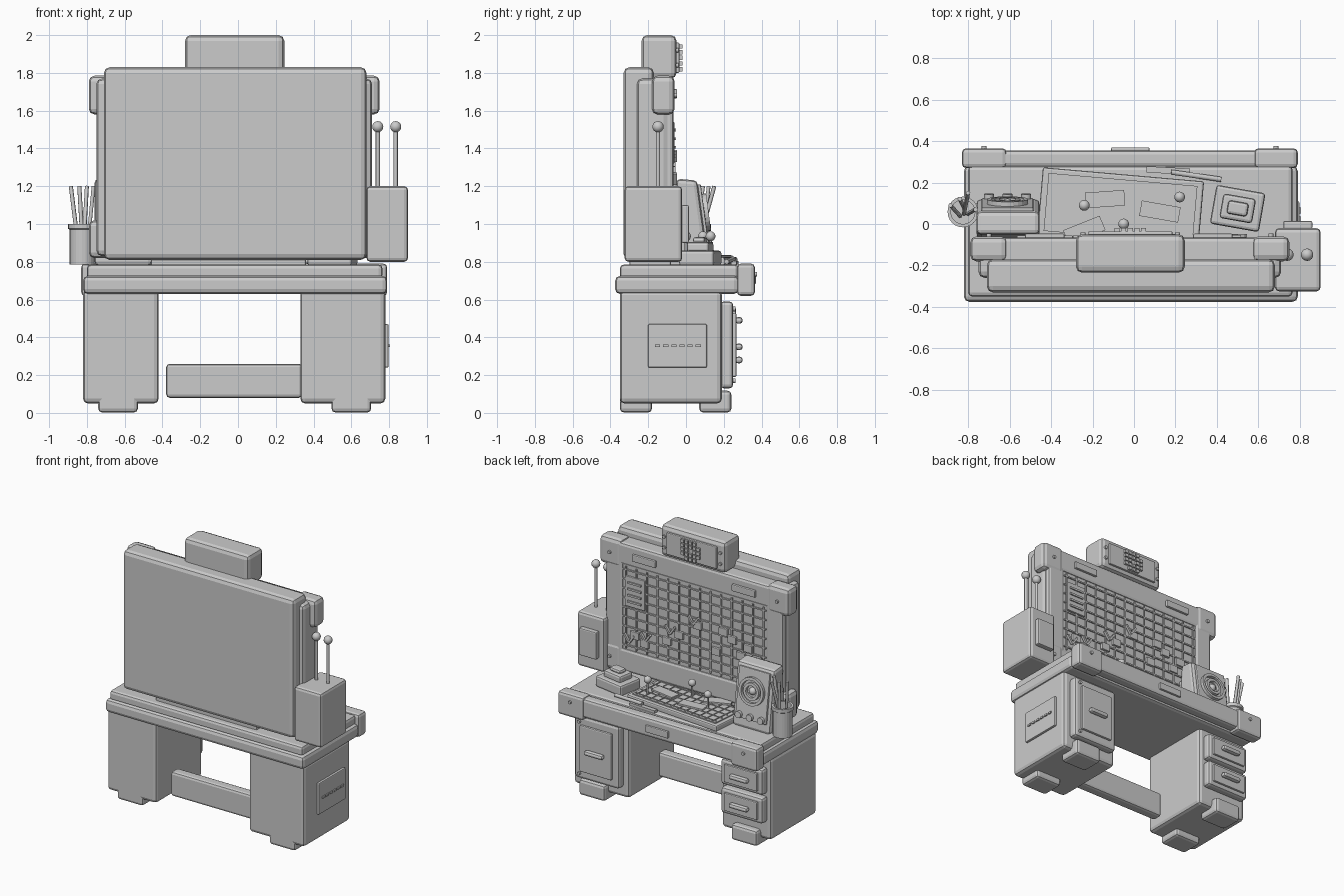
import bpy, bmesh, math, random
from mathutils import Vector

random.seed(4)
grey = bpy.data.materials.new("light_grey")
grey.diffuse_color = (0.6, 0.6, 0.6, 1)


def finish(name, bm, loc=(0, 0, 0), rot=(0, 0, 0)):
    me = bpy.data.meshes.new(name)
    bm.to_mesh(me)
    bm.free()
    me.materials.append(grey)
    ob = bpy.data.objects.new(name, me)
    ob.location = loc
    ob.rotation_euler = [math.radians(a) for a in rot]
    bpy.context.collection.objects.link(ob)
    return ob


def box(name, x, y, z, bevel=0.0, rot=(0, 0, 0)):
    """Bevelled box from its extents, turned about its centre."""
    bm = bmesh.new()
    bmesh.ops.create_cube(bm, size=1)
    size = Vector((x[1] - x[0], y[1] - y[0], z[1] - z[0]))
    bmesh.ops.scale(bm, vec=size, verts=bm.verts)
    if bevel:
        bmesh.ops.bevel(bm, geom=bm.edges[:], offset=min(bevel, min(size) * 0.45),
                        segments=2, profile=0.5, affect='EDGES')
    return finish(name, bm, (sum(x) / 2, sum(y) / 2, sum(z) / 2), rot)


def block(name, c, s, bevel=0.0, rot=(0, 0, 0)):
    """Box from centre and size."""
    return box(name, *[(c[i] - s[i] / 2, c[i] + s[i] / 2) for i in range(3)], bevel, rot)


def rod(name, a, b, r, seg=12):
    a, b = Vector(a), Vector(b)
    bm = bmesh.new()
    bmesh.ops.create_cone(bm, cap_ends=True, segments=seg, radius1=r, radius2=r, depth=(b - a).length)
    bmesh.ops.rotate(bm, verts=bm.verts, cent=(0, 0, 0),
                     matrix=(b - a).to_track_quat('Z', 'Y').to_matrix())
    ob = finish(name, bm, (a + b) / 2)
    for p in ob.data.polygons:
        p.use_smooth = len(p.vertices) == 4
    return ob


def ball(name, c, r):
    bm = bmesh.new()
    bmesh.ops.create_uvsphere(bm, u_segments=14, v_segments=8, radius=r)
    for f in bm.faces:
        f.smooth = True
    return finish(name, bm, c)


def lathe(name, profile, loc, rot=(0, 0, 0), seg=24):
    """Closed profile of (radius, height) spun about local z."""
    bm = bmesh.new()
    rings = [[bm.verts.new((r * math.cos(t), r * math.sin(t), h))
              for t in (2 * math.pi * i / seg for i in range(seg))] for r, h in profile]
    for k, a in enumerate(rings):
        b = rings[(k + 1) % len(rings)]
        for i in range(seg):
            j = (i + 1) % seg
            bm.faces.new((a[i], a[j], b[j], b[i]))
    bmesh.ops.recalc_face_normals(bm, faces=bm.faces)
    return finish(name, bm, loc, rot)


def screw(c):
    rod("screw", (c[0], c[1] - 0.01, c[2]), (c[0], c[1] + 0.008, c[2]), 0.012, 8)


# Pedestals, feet and stretcher
for x0, x1, f in ((-0.82, -0.42, -0.635), (0.33, 0.78, 0.60)):
    box("pedestal", (x0, x1), (-0.35, 0.19), (0.05, 0.65), 0.025)
    for y in (-0.265, 0.155):
        block("foot", (f, y, 0.06), (0.21, 0.17, 0.115), 0.02)
box("stretcher", (-0.38, 0.34), (-0.24, -0.16), (0.08, 0.26), 0.018)

# Desk top in two layers, with a working-edge lip
box("desk_slab", (-0.82, 0.79), (-0.375, 0.28), (0.63, 0.725), 0.025)
box("desk_surface", (-0.80, 0.765), (-0.35, 0.28), (0.71, 0.785), 0.02)
box("desk_lip", (-0.80, 0.77), (0.275, 0.355), (0.64, 0.78), 0.02)
for x0, x1 in ((-0.83, -0.615), (0.58, 0.79)):
    box("lip_corner", (x0, x1), (0.27, 0.365), (0.62, 0.79), 0.02)
    screw(((x0 + x1) / 2, 0.367, 0.735))
box("lip_plate", (-0.11, 0.075), (0.35, 0.37), (0.68, 0.73), 0.006)

# Drawers on one pedestal, cupboard door on the other
for z in (0.49, 0.28):
    block("drawer_front", (-0.625, 0.215, z), (0.34, 0.07, 0.19), 0.02)
    block("drawer_panel", (-0.625, 0.255, z), (0.27, 0.02, 0.13), 0.006)
    block("drawer_handle", (-0.625, 0.28, z), (0.15, 0.04, 0.035), 0.015)
box("door", (0.37, 0.73), (0.18, 0.25), (0.13, 0.59), 0.02)
box("door_panel", (0.42, 0.68), (0.245, 0.267), (0.19, 0.53), 0.008)
block("door_handle", (0.55, 0.28, 0.35), (0.15, 0.04, 0.035), 0.015)
for z in (0.17, 0.55):
    screw((0.69, 0.255, z))

# Side vent with a row of slots
box("vent_plate", (0.775, 0.797), (-0.2, 0.11), (0.24, 0.47), 0.006)
for i in range(6):
    block("vent_slot", (0.8, -0.15 + 0.043 * i, 0.355), (0.012, 0.027, 0.014))

# Upright board: rear shell, frame and rails
box("board_shell", (-0.71, 0.68), (-0.33, -0.17), (0.81, 1.83), 0.03)
box("board_frame", (-0.75, 0.71), (-0.26, -0.09), (0.83, 1.77), 0.03)
box("board_top_rail", (-0.73, 0.69), (-0.17, -0.065), (1.61, 1.77), 0.02)
box("board_bottom_rail", (-0.73, 0.69), (-0.17, -0.065), (0.83, 1.0), 0.02)
for x0, x1 in ((-0.74, -0.6), (0.56, 0.7)):
    box("board_post", (x0, x1), (-0.17, -0.065), (0.85, 1.75), 0.02)
box("board_base", (-0.46, 0.36), (-0.3, -0.08), (0.77, 0.84), 0.01)
for x0, x1 in ((-0.79, -0.61), (0.57, 0.75)):
    for z0, z1 in ((0.82, 1.02), (1.58, 1.785)):
        box("board_corner", (x0, x1), (-0.18, -0.06), (z0, z1), 0.03)
        screw(((x0 + x1) / 2, -0.055, (z0 + z1) / 2))
for x in (-0.43, 0.38):
    block("rail_plate", (x, -0.058, 1.69), (0.19, 0.022, 0.05), 0.006)

# Display face with a raised grid
box("display", (-0.61, 0.57), (-0.12, -0.075), (0.99, 1.62))
for i in range(14):
    block("grid_upright", (-0.58 + 0.086 * i, -0.073, 1.305), (0.01, 0.014, 0.6))
for i in range(9):
    block("grid_line", (-0.02, -0.073, 1.03 + 0.069 * i), (1.16, 0.014, 0.01))

# Notes, tick marks and a short list on the display
for x, z in ((-0.53, 1.2), (-0.46, 1.27), (-0.4, 1.2), (-0.33, 1.3), (-0.26, 1.34), (-0.5, 1.1),
             (-0.05, 1.33), (0.1, 1.22), (0.2, 1.15), (0.38, 1.08), (0.46, 1.12), (-0.2, 1.18)):
    block("display_tile", (x, -0.065, z), (0.07, 0.02, 0.055), 0.004)
for x, z in ((-0.02, 1.36), (0.17, 1.24), (0.37, 1.13), (0.5, 1.09)):
    for s in (-1, 1):
        block("tick_mark", (x + 0.02 * s, -0.057, z), (0.014, 0.018, 0.07), 0, (0, 35 * s, 0))
box("list_panel", (0.38, 0.54), (-0.08, -0.062), (1.32, 1.54), 0.004)
for i in range(4):
    block("list_line", (0.46, -0.06, 1.36 + 0.046 * i), (0.11, 0.014, 0.014))

# Header box with a dotted panel
box("header", (-0.28, 0.245), (-0.235, -0.05), (1.77, 2.0), 0.03)
box("header_panel", (-0.22, 0.185), (-0.055, -0.035), (1.8, 1.96), 0.006)
for i in range(5):
    for j in range(5):
        if (i, j) not in ((0, 0), (4, 0), (2, 2), (0, 4)):
            block("header_cell", (-0.082 + 0.032 * i, -0.028, 1.82 + 0.03 * j), (0.025, 0.018, 0.023))
for x in (-0.245, 0.21):
    for z in (1.84, 1.92):
        screw((x, -0.048, z))

# Side unit with two aerials
box("side_unit", (0.68, 0.9), (-0.325, -0.02), (0.80, 1.2), 0.02)
box("side_unit_panel", (0.72, 0.86), (-0.025, 0.015), (0.9, 1.1), 0.008)
for x in (0.74, 0.835):
    rod("aerial", (x, -0.148, 1.19), (x, -0.148, 1.51), 0.011)
    ball("aerial_tip", (x, -0.148, 1.515), 0.03)

# Loudspeaker with a slanted face
bm = bmesh.new()
side = [bm.verts.new((-0.76, y, z)) for y, z in ((-0.07, 0.78), (0.12, 0.78), (0.06, 1.23), (-0.05, 1.24))]
ext = bmesh.ops.extrude_face_region(bm, geom=[bm.faces.new(side)])
bmesh.ops.translate(bm, vec=(0.305, 0, 0), verts=[v for v in ext["geom"] if isinstance(v, bmesh.types.BMVert)])
bmesh.ops.recalc_face_normals(bm, faces=bm.faces)
bmesh.ops.bevel(bm, geom=bm.edges[:], offset=0.022, segments=2, profile=0.5, affect='EDGES')
finish("speaker_body", bm)
block("speaker_face", (-0.61, 0.092, 1.03), (0.25, 0.02, 0.36), 0.006, (7.6, 0, 0))
for r in (0.1, 0.062):
    lathe("speaker_ring", [(r, 0), (r, 0.022), (r - 0.02, 0.022), (r - 0.02, 0)],
          (-0.61, 0.098, 1.06), (-82.4, 0, 0))
ball("speaker_cone", (-0.61, 0.095, 1.06), 0.028)
for x in (-0.7, -0.61, -0.52):
    rod("speaker_knob", (x, 0.1, 0.875), (x, 0.145, 0.88), 0.024)

# Pencil cup
lathe("pencil_cup", [(0.001, 0.785), (0.066, 0.785), (0.066, 0.97), (0.074, 0.975), (0.074, 1.0),
                     (0.058, 1.0), (0.058, 0.83), (0.001, 0.83)], (-0.825, 0.058, 0))
for a, b in (((-0.84, 0.04), (-0.885, 0.09)), ((-0.82, 0.08), (-0.84, 0.12)),
             ((-0.82, 0.05), (-0.80, 0.15)), ((-0.80, 0.05), (-0.765, 0.07))):
    rod("pencil", (*a, 0.84), (*b, 1.2), 0.011, 6)

# Stacked device
for s, z0, z1 in (((0.24, 0.19), 0.78, 0.86), ((0.16, 0.12), 0.85, 0.905), ((0.1, 0.065), 0.9, 0.93)):
    block("device_tier", (0.5, 0.075, (z0 + z1) / 2), (*s, z1 - z0), 0.015, (0, 0, -10))

# Map board on the desk, gridded, with cards and pins
turn = math.radians(-5)


def on_map(u, v):
    return (-0.065 + u * math.cos(turn) - v * math.sin(turn), 0.075 + u * math.sin(turn) + v * math.cos(turn))


block("map_board", (*on_map(0, 0), 0.802), (0.78, 0.33, 0.045), 0.01, (0, 0, -5))
block("map_sheet", (*on_map(0, 0), 0.826), (0.72, 0.28, 0.012), 0, (0, 0, -5))
for i in range(12):
    block("map_line", (*on_map(-0.33 + 0.06 * i, 0), 0.833), (0.006, 0.27, 0.008), 0, (0, 0, -5))
for i in range(5):
    block("map_line", (*on_map(0, -0.12 + 0.06 * i), 0.833), (0.7, 0.006, 0.008), 0, (0, 0, -5))
for x, y, a in ((-0.14, 0.12, 4), (0.125, 0.06, -10), (-0.24, -0.03, 22)):
    block("card", (x, y, 0.84), (0.19, 0.075, 0.012), 0, (0, 0, a))
for x, y in ((-0.24, 0.09), (0.22, 0.13), (-0.05, 0.0)):
    rod("pin", (x, y, 0.82), (x, y, 0.93), 0.007, 8)
    ball("pin_head", (x, y, 0.935), 0.026)

# Loose drawing tools
block("ruler", (0.165, 0.258, 0.795), (0.21, 0.03, 0.02), 0, (0, 0, -3))
rod("loose_pencil", (0.18, 0.25, 0.815), (0.42, 0.215, 0.8), 0.014, 6)
